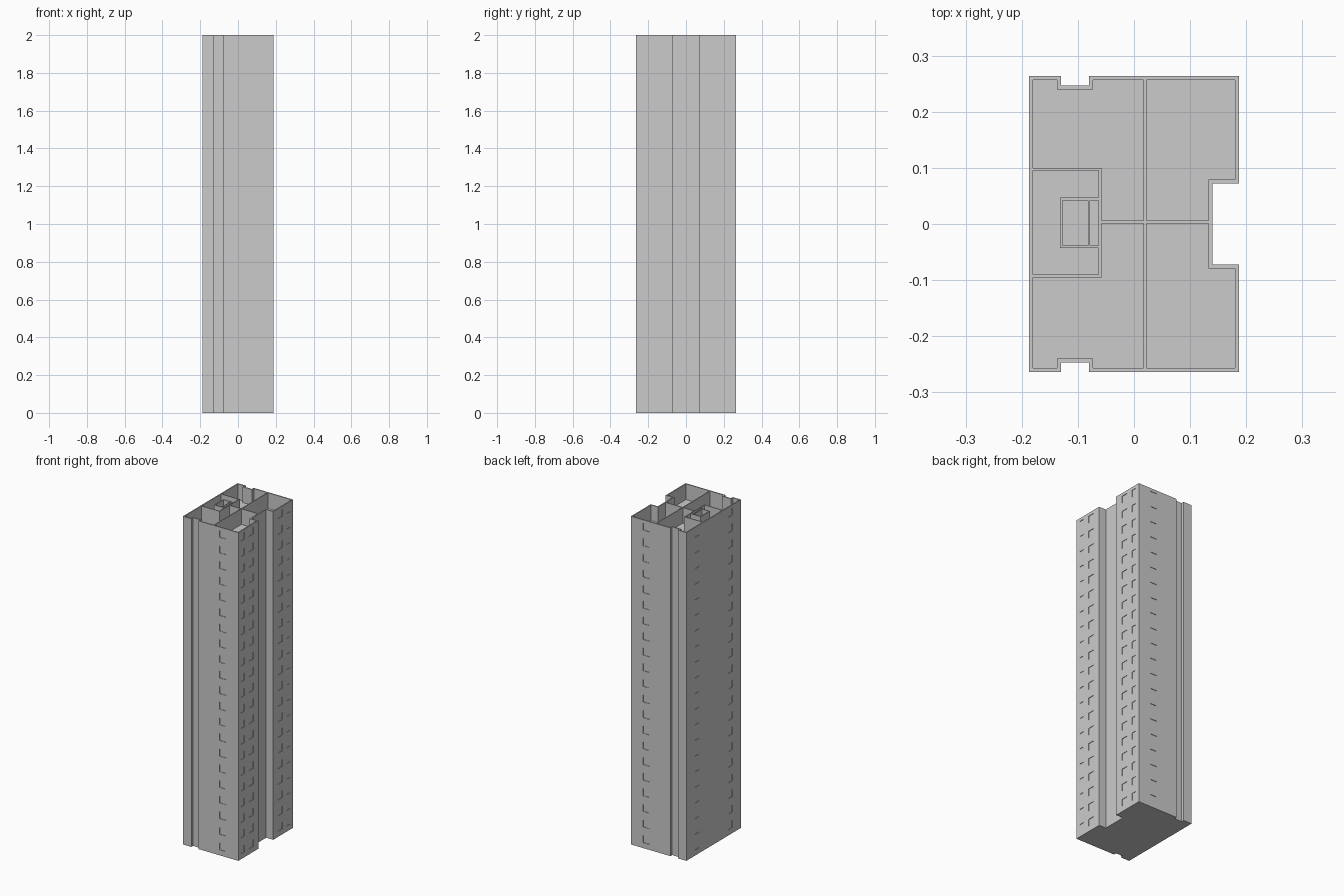
import bpy
import bmesh
from mathutils import Matrix, Vector

if "Cube" in bpy.data.objects:
    bpy.data.objects.remove(bpy.data.objects["Cube"], do_unlink=True)

HEIGHT, STOREYS = 2.0, 21
STOREY = HEIGHT / STOREYS
ROOF = HEIGHT - STOREY          # floor of the open top storey
HX, HY = 0.187, 0.264           # half width, half depth
WALL = 0.007
REVEAL = 0.003                  # window recess depth
SILL, HEAD = 0.033, 0.076       # window heights within a storey

concrete = bpy.data.materials.new("concrete grey")
concrete.use_nodes = True
concrete.diffuse_color = (0.6, 0.6, 0.6, 1)
concrete.node_tree.nodes["Principled BSDF"].inputs["Base Color"].default_value = (0.6, 0.6, 0.6, 1)


def make_object(name, bm):
    bmesh.ops.recalc_face_normals(bm, faces=bm.faces)
    mesh = bpy.data.meshes.new(name)
    bm.to_mesh(mesh)
    bm.free()
    mesh.materials.append(concrete)
    obj = bpy.data.objects.new(name, mesh)
    bpy.context.collection.objects.link(obj)
    return obj


def add_box(bm, x, y, z):
    lo, hi = Vector((x[0], y[0], z[0])), Vector((x[1], y[1], z[1]))
    matrix = Matrix.Translation((lo + hi) / 2) @ Matrix.Diagonal((*(hi - lo), 1))
    bmesh.ops.create_cube(bm, size=1, matrix=matrix)


def outline(t):
    """Plan of the tower, moved inwards by t, mirrored front to back."""
    front = [(-HX + t, -HY + t), (-0.13 - t, -HY + t), (-0.13 - t, -0.247 + t),
             (-0.08 + t, -0.247 + t), (-0.08 + t, -HY + t), (HX - t, -HY + t),
             (HX - t, -0.072 - t), (0.14 - t, -0.072 - t)]
    return front + [(x, -y) for x, y in reversed(front)]


def prism(name, points, bottom, top):
    bm = bmesh.new()
    face = bm.faces.new([bm.verts.new((x, y, bottom)) for x, y in points])
    up = bmesh.ops.extrude_face_region(bm, geom=[face])["geom"]
    bmesh.ops.translate(bm, vec=(0, 0, top - bottom),
                        verts=[v for v in up if isinstance(v, bmesh.types.BMVert)])
    return make_object(name, bm)


def cut(target, cutter):
    mod = target.modifiers.new("cut", "BOOLEAN")
    mod.operation, mod.solver, mod.object = "DIFFERENCE", "EXACT", cutter
    graph = bpy.context.evaluated_depsgraph_get()
    mesh = bpy.data.meshes.new_from_object(target.evaluated_get(graph))
    target.modifiers.clear()
    target.data = mesh
    bpy.data.objects.remove(cutter, do_unlink=True)


# Tower shell with an open top storey
tower = prism("tower_shell", outline(0), 0, HEIGHT)
cut(tower, prism("top_storey_cutter", outline(WALL), ROOF, HEIGHT + 0.1))

# Shallow window recesses on every storey
bm = bmesh.new()
for storey in range(STOREYS):
    z = (storey * STOREY + SILL, storey * STOREY + HEAD)
    for side in (-1, 1):
        def mirrored(a, b):
            return tuple(sorted((side * a, side * b)))

        # front and back
        add_box(bm, (0.06, 0.104), mirrored(HY - REVEAL, HY + 0.02), z)
        # left side: small outer and wide inner windows
        for span in ((0.12, 0.163), (0.206, 0.236)):
            add_box(bm, (HX - REVEAL, HX + 0.02), mirrored(*span), z)
        # right side
        add_box(bm, (-HX - 0.02, -HX + REVEAL), mirrored(0.14, 0.18), z)
cut(tower, make_object("window_cutter", bm))

# Partition walls of the open top storey: x range, y range
partitions = {
    "cross_wall": ((0.017, 0.022), (-HY + WALL, HY - WALL)),
    "spine_wall_inner": ((-0.058, 0.017), (0.001, 0.006)),
    "spine_wall_outer": ((0.022, 0.14 - WALL), (0.001, 0.006)),
    "core_back_wall": ((-HX + WALL, -0.063), (0.095, 0.1)),
    "core_front_wall": ((-HX + WALL, -0.063), (-0.095, -0.09)),
    "core_side_wall": ((-0.063, -0.058), (-0.095, 0.1)),
    "shaft_back_wall": ((-0.132, -0.063), (0.042, 0.047)),
    "shaft_front_wall": ((-0.132, -0.063), (-0.043, -0.038)),
    "shaft_side_wall": ((-0.132, -0.127), (-0.038, 0.042)),
    "shaft_divider": ((-0.082, -0.078), (-0.038, 0.042)),
}
for name, (x, y) in partitions.items():
    bm = bmesh.new()
    add_box(bm, x, y, (ROOF, HEIGHT))
    make_object(name, bm)
